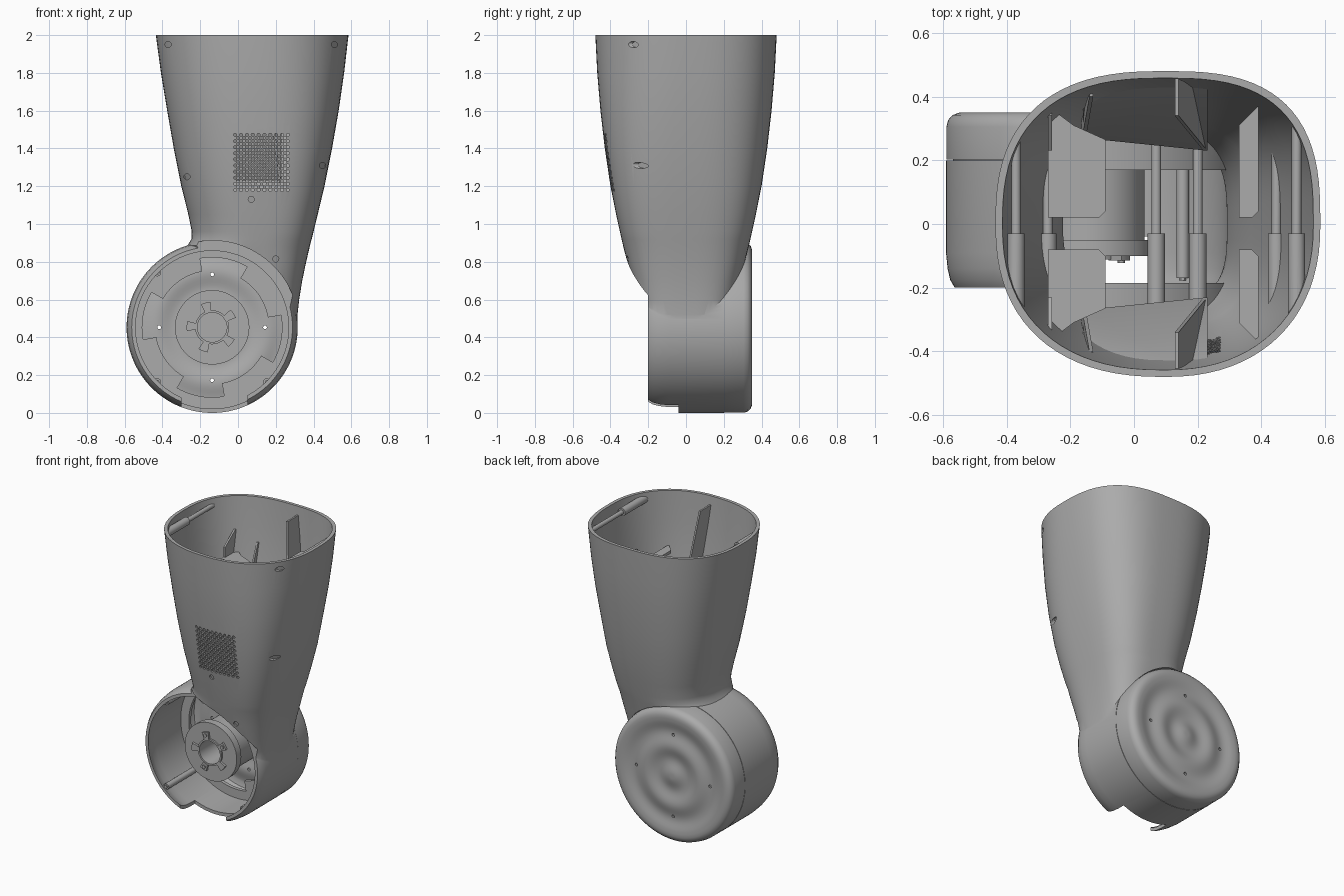
import bpy, bmesh, math
from mathutils import Matrix, Vector

cube = bpy.data.objects.get("Cube")
if cube:
    bpy.data.objects.remove(cube, do_unlink=True)

grey = bpy.data.materials.new("plain_grey")
grey.use_nodes = True
COLOR = (0.41, 0.41, 0.41, 1)
grey.diffuse_color = COLOR
grey.node_tree.nodes["Principled BSDF"].inputs["Base Color"].default_value = COLOR

CX, CZ, R, WALL = -0.137, 0.453, 0.453, 0.022


def finish(name, bm):
    bmesh.ops.recalc_face_normals(bm, faces=bm.faces)
    mesh = bpy.data.meshes.new(name)
    bm.to_mesh(mesh)
    bm.free()
    mesh.materials.append(grey)
    ob = bpy.data.objects.new(name, mesh)
    bpy.context.collection.objects.link(ob)
    return ob


def add_cyl(bm, x, z, r, y0, y1, n=24):
    m = Matrix.Translation((x, (y0 + y1) / 2, z)) @ Matrix.Rotation(math.pi / 2, 4, 'X')
    bmesh.ops.create_cone(bm, cap_ends=True, segments=n, radius1=r, radius2=r,
                          depth=abs(y1 - y0), matrix=m)


def cyl(name, x, z, r, y0, y1, n=24):
    bm = bmesh.new()
    add_cyl(bm, x, z, r, y0, y1, n)
    return finish(name, bm)


def plate(name, pts, vec):
    """Outline in space, thickened along a vector."""
    bm = bmesh.new()
    f = bm.faces.new([bm.verts.new(p) for p in pts])
    up = bmesh.ops.extrude_face_region(bm, geom=[f])["geom"]
    bmesh.ops.translate(bm, vec=vec, verts=[v for v in up if isinstance(v, bmesh.types.BMVert)])
    return finish(name, bm)


def arc(name, r0, r1, a0, a1, y0, y1, n=20):
    """Curved bar around the drum axis."""
    angles = [math.radians(a0 + (a1 - a0) * i / n) for i in range(n + 1)]
    pts = [(r1, a) for a in angles] + [(r0, a) for a in reversed(angles)]
    return plate(name, [(CX + r * math.cos(a), y0, CZ + r * math.sin(a)) for r, a in pts],
                 (0, y1 - y0, 0))


def lathe(name, profile, n=128):
    """Open profile of (radius, y), from axis to axis, spun around the drum axis."""
    bm = bmesh.new()
    verts = [bm.verts.new((CX + r, y, CZ)) for r, y in profile]
    edges = [bm.edges.new(pair) for pair in zip(verts, verts[1:])]
    bmesh.ops.spin(bm, geom=verts + edges, cent=(CX, 0, CZ), axis=(0, 1, 0),
                   angle=2 * math.pi, steps=n, use_duplicate=False)
    bmesh.ops.remove_doubles(bm, verts=bm.verts, dist=.0002)
    return finish(name, bm)


def boolean(ob, other, op, keep=False):
    mod = ob.modifiers.new("cut", 'BOOLEAN')
    mod.operation, mod.object, mod.solver = op, other, 'EXACT'
    bpy.context.view_layer.objects.active = ob
    bpy.ops.object.modifier_apply(modifier=mod.name)
    if not keep:
        bpy.data.objects.remove(other, do_unlink=True)


# Limb sections: height, left edge, right edge, half depth, squareness of the right side
ROWS = [(2.0, -.435, .585, .48, 2.25), (1.8, -.408, .562, .47, 2.4), (1.6, -.375, .533, .453, 2.6),
        (1.4, -.34, .498, .43, 2.8), (1.2, -.30, .458, .40, 2.95), (1.05, -.263, .422, .37, 3),
        (.96, -.245, .4, .35, 3), (.92, -.247, .39, .341, 3), (.885, -.268, .381, .333, 3),
        (.8, -.22, .361, .312, 3), (.7, -.2, .34, .286, 3), (.6, -.18, .324, .26, 3.1),
        (.52, -.16, .315, .24, 3.2), (.44, -.14, .31, .22, 3.3)]


def loft(name, inset=0.0, top=2.0, n=80):
    bm = bmesh.new()
    rings = []
    rows = ROWS if top == 2.0 else [(top,) + ROWS[0][1:]] + ROWS
    for z, x0, x1, h, square in rows:
        ring = []
        mid = (x0 + x1) / 2 + .02
        for i in range(n):
            c, s = math.cos(2 * math.pi * i / n), math.sin(2 * math.pi * i / n)
            if c > 0:
                e = 2 / (max(square, 2.8) if s > 0 else square)
            else:
                e = 2 / (2.55 if s > 0 else 2.35)
            half = (x1 - mid if c > 0 else mid - x0) - inset
            px = math.copysign(abs(c) ** e, c) * half
            py = math.copysign(abs(s) ** e, s) * (h - inset)
            ring.append(bm.verts.new((mid + px, py, z)))
        rings.append(ring)
    for a, b in zip(rings, rings[1:]):
        for i in range(n):
            j = (i + 1) % n
            bm.faces.new((a[i], a[j], b[j], b[i]))
    bm.faces.new(rings[0])
    bm.faces.new(rings[-1])
    return finish(name, bm)


# Outer shell: limb joined to the round-edged drum, trimmed at both drum faces
RIM = [(.026, -.198), (.013, -.175), (.005, -.14), (0, -.09)]
shell = loft("limb_shell")
boolean(shell, lathe("drum", [(0, -.21), (R - .034, -.21)] + [(R - d, y) for d, y in RIM]
                     + [(R, .25), (0, .25)]), 'UNION')
for y0, y1, gap in ((-1, -.2, .006), (.2, 1, .001)):
    boolean(shell, cyl("trim", CX, CZ, R + gap, y0, y1, 128), 'DIFFERENCE')

# Hollow inside, leaving curved floors before and behind the drum
hollow = loft("hollow", WALL, 2.1)
for y0, y1 in ((-1, -.185), (.17, 1)):
    boolean(hollow, cyl("floor", CX, CZ, R + WALL, y0, y1, 128), 'DIFFERENCE')
boolean(shell, hollow, 'DIFFERENCE')
r_in = R - WALL
boolean(shell, lathe("drum_hollow", [(0, -.3), (r_in - .026, -.3)] + [(r_in - d, y) for d, y in RIM]
                     + [(r_in, .3), (0, .3)]), 'DIFFERENCE')
notch = plate("bottom_notch", [(-.3, -.3, -.1), (.05, -.3, -.1), (.05, -.04, -.1), (-.3, -.04, -.1)],
              (0, 0, .3))
boolean(shell, notch, 'DIFFERENCE')

# Grille and screw holes
SCREWS = [(-.37, 1.95), (.51, 1.95), (-.27, 1.25), (.447, 1.31), (.07, 1.13), (.2, .815)]
bm = bmesh.new()
for row in range(19):
    for col in range(10 - row % 2):
        add_cyl(bm, -.015 + .031 * (col + (row % 2) / 2), 1.18 + .0162 * row, .0085, -.6, -.25, 8)
for x, z in SCREWS:
    add_cyl(bm, x, z, .016, -.6, -.15, 16)
boolean(shell, finish("holes", bm), 'DIFFERENCE')
parts = [shell]

# Screw bosses across the limb
inner = []
for x, z in SCREWS:
    inner.append(cyl("screw_boss", x, z, .027, -.6, -.03))
    inner.append(cyl("screw_pin", x, z, .015, -.04, .6))

# Shelves with upright tabs, and leaning holder fins, on the front and back walls
for s, side in ((1, "back"), (-1, "front")):
    y0, y1 = (.02, .04) if s > 0 else (.08, .10)
    wide = [(-.27, y0), (-.11, y0), (-.09, y1), (-.09, .265), (-.19, .31), (-.27, .37)]
    narrow = [(.33, y0), (.37, y0), (.39, y1), (.39, .37), (.33, .31)]
    for part, pts in (("wide", wide), ("narrow", narrow)):
        inner.append(plate(f"{side}_{part}_shelf", [(x, s * y, 1.63) for x, y in pts], (0, 0, -.02)))
    inner.append(plate(f"{side}_shelf_tab",
                       [(-.27, s * .23, 1.62), (-.27, s * .5, 1.62), (-.27, s * .5, 1.78),
                        (-.27, s * .34, 1.78), (-.27, s * .23, 1.7)], (.012, 0, 0)))
    inner.append(plate(f"{side}_holder_panel",
                       [(-.16, s * .27, 1.25), (.23, s * .23, 1.25), (.23, s * .5, 1.72), (-.16, s * .5, 1.72)],
                       (0, 0, -.02)))
    inner.append(plate(f"{side}_holder_fin",
                       [(-.165, s * .26, 1.25), (-.165, s * .6, 1.25), (-.14, s * .6, 1.7), (-.14, s * .4, 1.7)],
                       (.012, 0, 0)))
    inner.append(plate(f"{side}_holder_tall_fin",
                       [(.23, s * .23, 1.22), (.23, s * .6, 1.22), (.14, s * .6, 1.94), (.14, s * .34, 1.94)],
                       (-.012, 0, 0)))
liner = loft("liner", .011)
for ob in inner:
    boolean(ob, liner, 'INTERSECT', True)
bpy.data.objects.remove(liner, do_unlink=True)
parts += inner


# Rippled back cap
def ripple(r):
    return .341 + .008 * math.cos(2 * math.pi * (r - .39) / .19)


outer = [(R - .001, .202), (R - .001, .305), (.446, .327), (.432, .342), (.41, .35)]
radii = [.39 - .015 * i for i in range(26)] + [0]
profile = [(0, ripple(0) - .02)] + [(r, ripple(r) - .02) for r in reversed(radii[:-1])]
profile += [(.42, .32), (.43, .30), (.43, .202)]
cap = lathe("back_cap", profile + outer + [(r, ripple(r)) for r in radii])
bm = bmesh.new()
for k in range(4):
    a = k * math.pi / 2
    add_cyl(bm, CX + .28 * math.cos(a), CZ + .28 * math.sin(a), .01, .2, .5, 12)
boolean(cap, finish("cap_holes", bm), 'DIFFERENCE')
parts.append(cap)

# Lugged ring inside the drum
for k in range(4):
    a = 90 * k + 10
    parts.append(arc("ring_wide", .30, .431, a, a + 50, .19, .215))
    parts.append(arc("ring_narrow", .37, .431, a + 50, a + 90, .19, .215))

# Drum screw posts
for a in (135, 225, 315):
    x, z = CX + .41 * math.cos(math.radians(a)), CZ + .41 * math.sin(math.radians(a))
    parts.append(cyl("drum_post", x, z, .02, -.17, .2))
    parts.append(cyl("drum_post_screw", x, z, .011, -.178, -.17, 12))

# Central hub with bore and five lugs
hub = cyl("hub", CX, CZ, .197, -.1, -.05, 64)
boolean(hub, cyl("hub_post", CX, CZ, .17, -.06, .33, 64), 'UNION')
boolean(hub, cyl("bore", CX, CZ, .08, -.2, .2, 48), 'DIFFERENCE')
parts.append(hub)
parts.append(arc("bore_ring", .078, .09, 0, 359.9, -.112, -.09, 48))
for k in range(5):
    a = 105 + 72 * k
    parts.append(arc("hub_lug", .088, .135, a - 11, a + 11, -.115, -.09, 6))
    if k % 2 == 0:
        t = math.radians(a)
        parts.append(cyl("hub_screw", CX + .115 * math.cos(t), CZ + .115 * math.sin(t),
                         .012, -.122, -.11, 12))

# Smooth shading with sharp edges kept
for ob in bpy.context.view_layer.objects:
    ob.select_set(ob in parts)
bpy.context.view_layer.objects.active = shell
bpy.ops.object.shade_smooth_by_angle(angle=math.radians(30))
